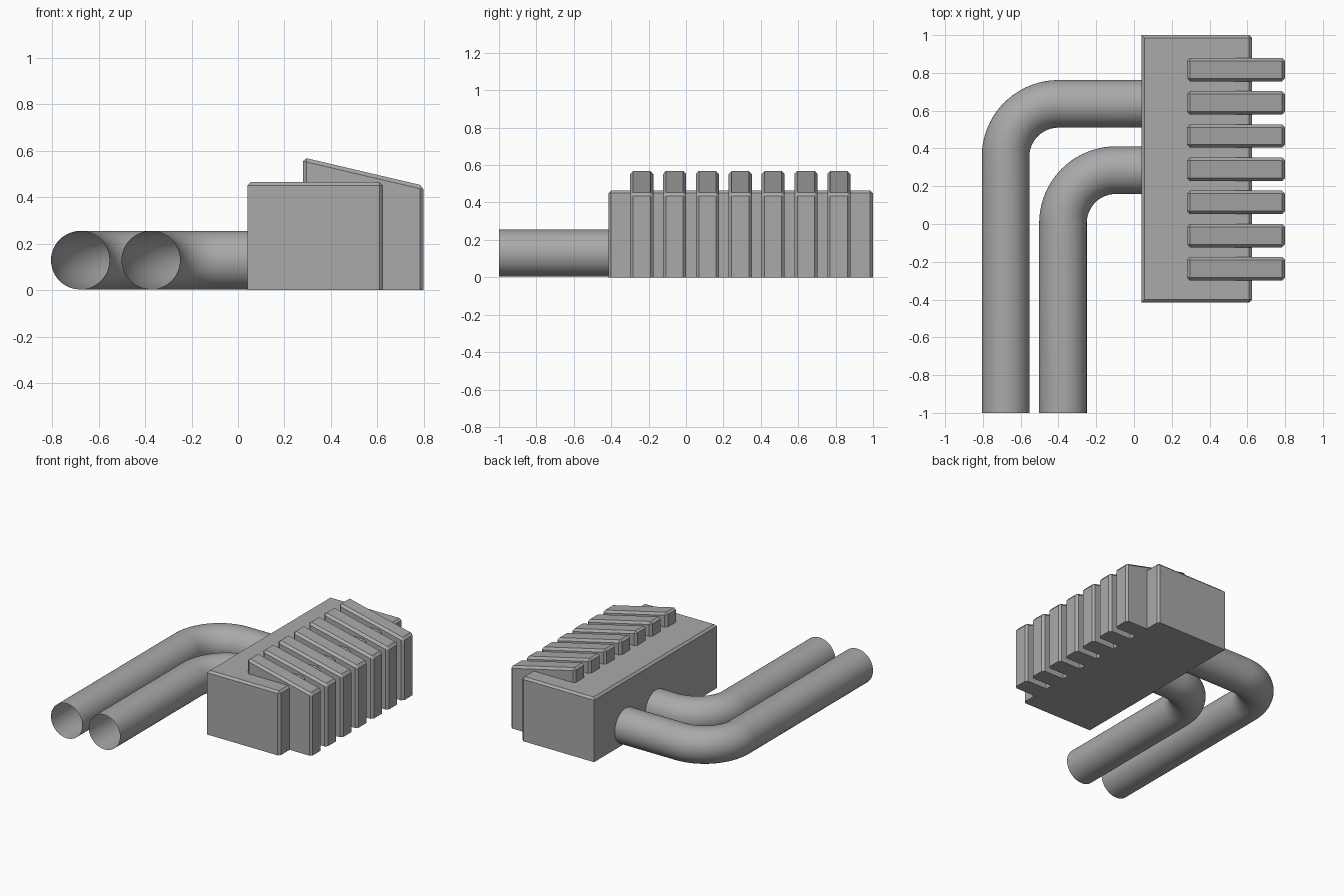
import bpy, bmesh, math

if "Cube" in bpy.data.objects:
    bpy.data.objects.remove(bpy.data.objects["Cube"])

grey = bpy.data.materials.new("plain grey")
grey.diffuse_color = (0.4, 0.4, 0.4, 1)
grey.use_nodes = True
grey.node_tree.nodes["Principled BSDF"].inputs["Base Color"].default_value = grey.diffuse_color


def finish(bm, name):
    bmesh.ops.recalc_face_normals(bm, faces=bm.faces)
    mesh = bpy.data.meshes.new(name)
    bm.to_mesh(mesh)
    bm.free()
    mesh.materials.append(grey)
    ob = bpy.data.objects.new(name, mesh)
    bpy.context.collection.objects.link(ob)
    return ob


def block(name, x0, x1, y0, y1, top0, top1, bevel, bevel_left):
    """Chamfered block with a sloped top from top0 (left) to top1 (right)."""
    bm = bmesh.new()
    outline = [(x0, 0), (x1, 0), (x1, top1), (x0, top0)]
    face = bm.faces.new([bm.verts.new((x, y0, z)) for x, z in outline])
    ext = bmesh.ops.extrude_face_region(bm, geom=[face], use_keep_orig=True)
    bmesh.ops.translate(bm, vec=(0, y1 - y0, 0),
                        verts=[v for v in ext["geom"] if isinstance(v, bmesh.types.BMVert)])
    bmesh.ops.recalc_face_normals(bm, faces=bm.faces)
    # Chamfer top and vertical edges, keep the base sharp
    edges = []
    for e in bm.edges:
        a, b = (v.co for v in e.verts)
        on_top = min(a.z, b.z) > 0.1
        upright = abs(a.z - b.z) > 0.3 and (bevel_left or a.x > x0 + 0.01)
        if on_top or upright:
            edges.append(e)
    bmesh.ops.bevel(bm, geom=edges, offset=bevel, segments=1, profile=0.5, affect='EDGES')
    return finish(bm, name)


def pipe(name, x, y, end_x, r=0.126, bend=0.28, sides=48, steps=20):
    """Open pipe running up +y at x, bending to run along +x at y."""
    path = [(x, -1.0, 0.0)]
    for i in range(steps + 1):
        t = math.pi / 2 * i / steps
        path.append((x + bend * (1 - math.cos(t)), y - bend * (1 - math.sin(t)), t))
    path.append((end_x, y, math.pi / 2))
    bm = bmesh.new()
    rings = []
    for px, py, t in path:
        ring = []
        for k in range(sides):
            a = 2 * math.pi * k / sides
            s = r * math.cos(a)
            ring.append(bm.verts.new((px - s * math.cos(t), py + s * math.sin(t),
                                      0.129 + r * math.sin(a))))
        rings.append(ring)
    for lo, hi in zip(rings, rings[1:]):
        for k in range(sides):
            n = (k + 1) % sides
            bm.faces.new((lo[k], lo[n], hi[n], hi[k])).smooth = True
    return finish(bm, name)


# Main body
block("body", 0.04, 0.625, -0.415, 1.0, 0.465, 0.465, 0.015, False)

# Row of seven sloped fins
for i in range(7):
    yc = -0.237 + i * 0.1757
    block(f"fin_{i + 1}", 0.28, 0.80, yc - 0.062, yc + 0.062, 0.572, 0.45, 0.016, True)

# Two bent pipes
pipe("outer_pipe", -0.68, 0.636, 0.045, bend=0.28)
pipe("inner_pipe", -0.376, 0.285, 0.045, bend=0.28)
